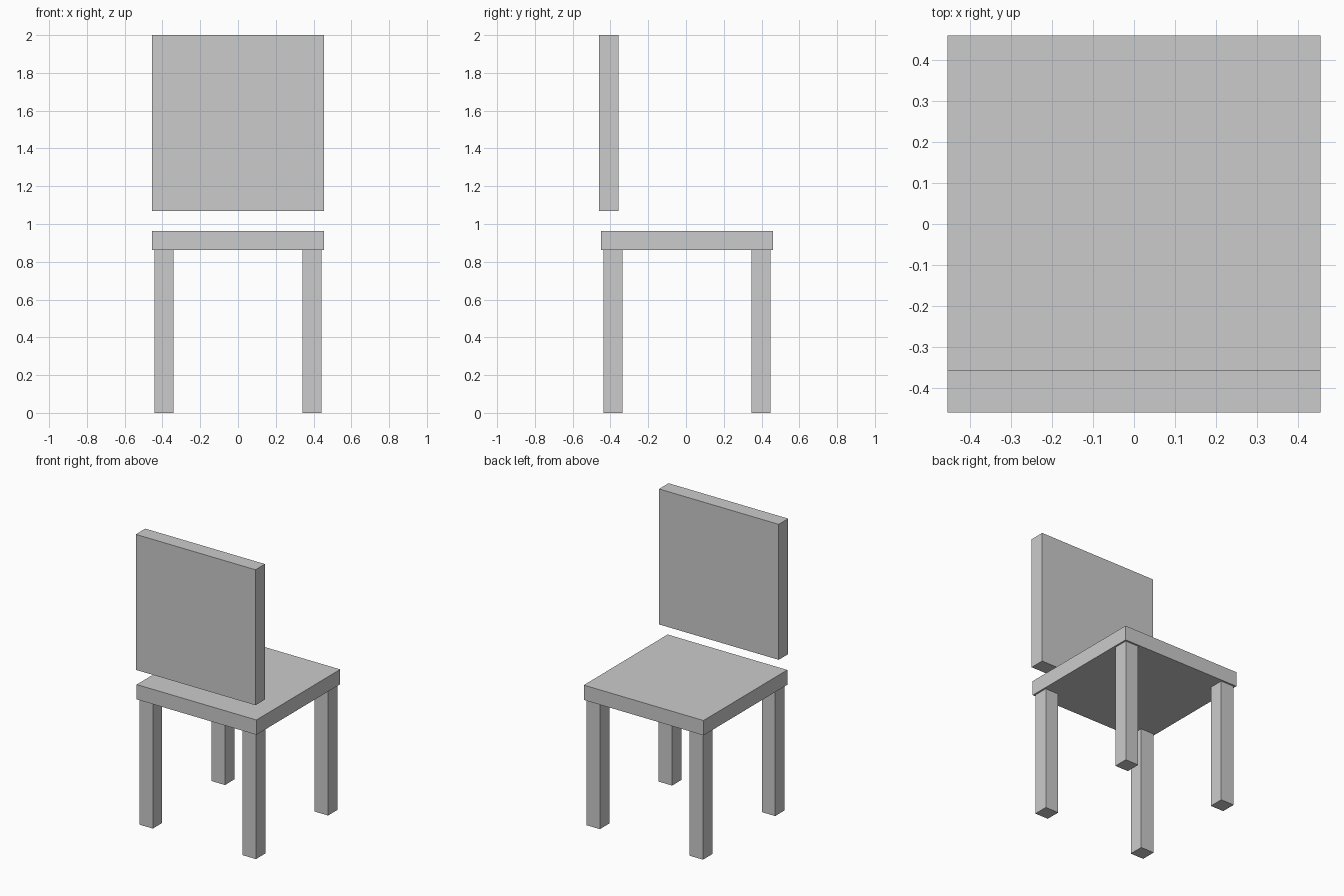
import bpy

if "Cube" in bpy.data.objects:
    bpy.data.objects.remove(bpy.data.objects["Cube"])


def box(name, lo, hi):
    """Axis-aligned box between two corners."""
    centre = [(a + b) / 2 for a, b in zip(lo, hi)]
    bpy.ops.mesh.primitive_cube_add(size=1, location=centre)
    obj = bpy.context.object
    obj.name = name
    obj.scale = [b - a for a, b in zip(lo, hi)]
    bpy.ops.object.transform_apply(location=False, rotation=False, scale=True)
    return obj


HALF_W = 0.455      # half width of seat and backrest
SEAT_Y = 0.005      # the seat sits slightly behind the centre
SEAT_BOTTOM, SEAT_TOP = 0.862, 0.964
LEG_OFFSET, LEG_HALF = 0.392, 0.051

# Seat slab
box("seat", (-HALF_W, SEAT_Y - HALF_W, SEAT_BOTTOM),
    (HALF_W, SEAT_Y + HALF_W, SEAT_TOP))

# Backrest floating above the seat edge
box("backrest", (-HALF_W, -0.46, 1.069), (HALF_W, -0.357, 2.0))

# Four square legs
for side, sx in (("left", -1), ("right", 1)):
    for end, sy in (("front", -1), ("back", 1)):
        x, y = sx * LEG_OFFSET, SEAT_Y + sy * LEG_OFFSET
        box(f"{end}_{side}_leg", (x - LEG_HALF, y - LEG_HALF, 0),
            (x + LEG_HALF, y + LEG_HALF, SEAT_BOTTOM))
